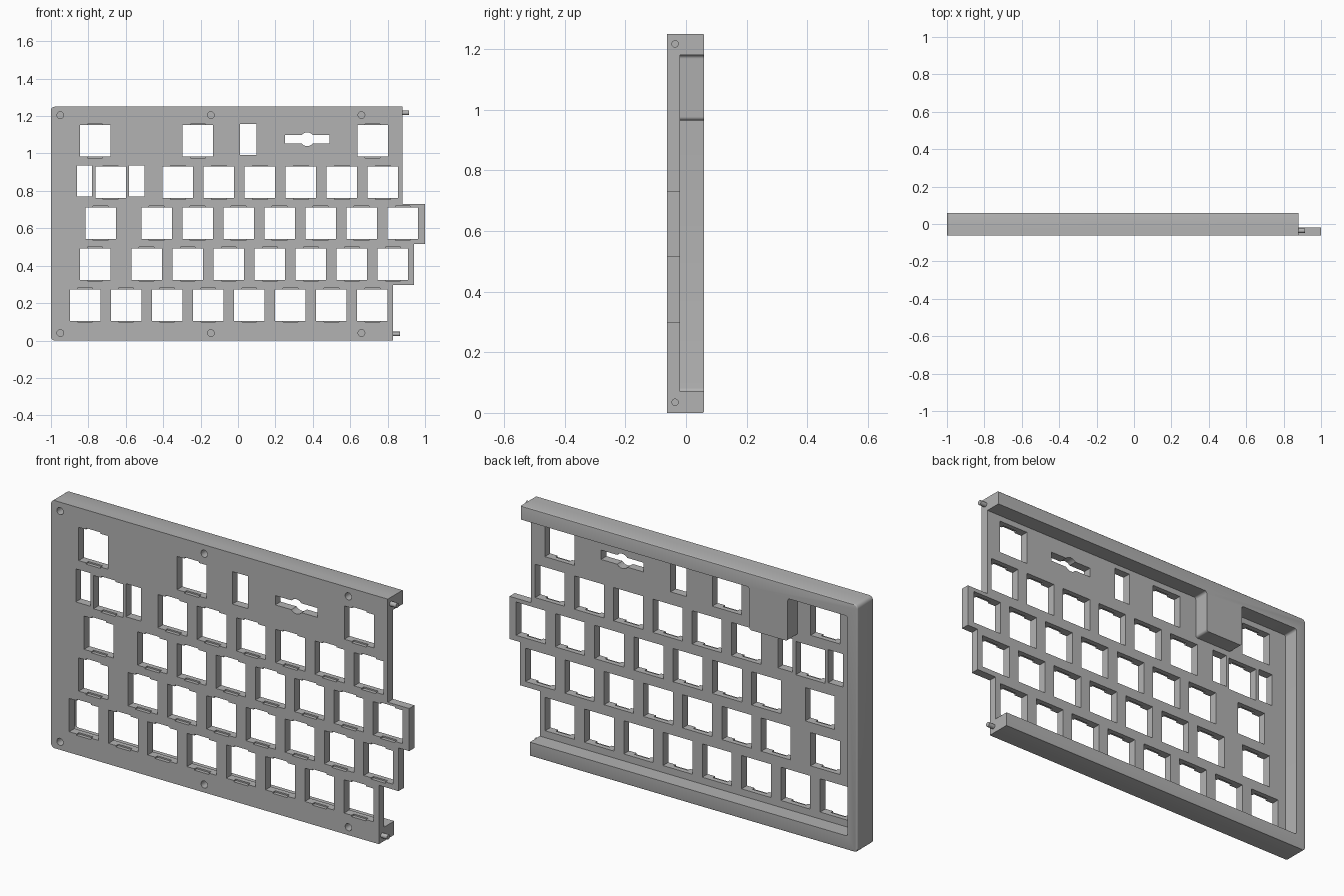
import bpy, bmesh, math
from mathutils import Vector

cube = bpy.data.objects.get("Cube")
if cube:
    bpy.data.objects.remove(cube, do_unlink=True)

grey = bpy.data.materials.new("plain grey")
grey.use_nodes = True
grey.diffuse_color = (0.45, 0.45, 0.45, 1)
grey.node_tree.nodes["Principled BSDF"].inputs["Base Color"].default_value = (0.45, 0.45, 0.45, 1)

FRONT, MID, BACK = -0.0625, -0.02, 0.06
HEIGHT = 1.25


def rounded(points, steps=5):
    """Turn (x, z, radius) corners into a profile with rounded corners."""
    out = []
    for i, (x, z, r) in enumerate(points):
        p = Vector((x, z))
        if not r:
            out.append(p)
            continue
        a = p + (Vector(points[i - 1][:2]) - p).normalized() * r
        b = p + (Vector(points[(i + 1) % len(points)][:2]) - p).normalized() * r
        centre = a + b - p
        for k in range(steps + 1):
            t = k / steps * math.pi / 2
            out.append(centre + (a - centre) * math.cos(t) + (b - centre) * math.sin(t))
    return out


def prism(bm, profile, y0, y1):
    """Extrude an x-z profile from y0 to y1."""
    face = bm.faces.new([bm.verts.new((p[0], y0, p[1])) for p in profile])
    moved = bmesh.ops.extrude_face_region(bm, geom=[face])["geom"]
    bmesh.ops.translate(bm, vec=(0, y1 - y0, 0),
                        verts=[v for v in moved if isinstance(v, bmesh.types.BMVert)])


def box(bm, x0, x1, z0, z1, y0, y1):
    prism(bm, [(x0, z0), (x1, z0), (x1, z1), (x0, z1)], y0, y1)


def disc(bm, x, z, r, y0, y1, n=24):
    prism(bm, [(x + r * math.cos(2 * math.pi * k / n), z + r * math.sin(2 * math.pi * k / n))
               for k in range(n)], y0, y1)


def finish(bm, name):
    bmesh.ops.recalc_face_normals(bm, faces=bm.faces[:])
    mesh = bpy.data.meshes.new(name)
    bm.to_mesh(mesh)
    bm.free()
    obj = bpy.data.objects.new(name, mesh)
    bpy.context.collection.objects.link(obj)
    mesh.materials.append(grey)
    return obj


def select_only(obj):
    bpy.ops.object.select_all(action='DESELECT')
    obj.select_set(True)
    bpy.context.view_layer.objects.active = obj


def cut(obj, cutter):
    cutter.hide_render = True
    mod = obj.modifiers.new("cut", 'BOOLEAN')
    mod.operation, mod.solver, mod.object = 'DIFFERENCE', 'EXACT', cutter
    select_only(obj)
    bpy.ops.object.modifier_apply(modifier=mod.name)
    bpy.data.objects.remove(cutter, do_unlink=True)


# Front plate with the stepped right edge
bm = bmesh.new()
prism(bm, rounded([(-1, 0, 0.02), (0.83, 0, 0), (0.83, 0.297, 0), (0.94, 0.297, 0),
                   (0.94, 0.515, 0), (1, 0.515, 0), (1, 0.73, 0), (0.88, 0.73, 0),
                   (0.88, HEIGHT, 0), (-1, HEIGHT, 0.02)]), FRONT, MID)
plate = finish(bm, "key_plate")

# Key openings: row height, single keys, then start and count of an even run
PITCH, HALF = 0.2193, 0.082
rows = [(1.067, [-0.764, -0.215, 0.72], 0, 0),
        (0.846, [-0.681], -0.322, 6),
        (0.627, [-0.734], -0.435, 7),
        (0.408, [-0.764], -0.488, 7),
        (0.189, [], -0.817, 8)]
holes, notches = bmesh.new(), bmesh.new()
for z, singles, start, count in rows:
    for x in singles + [start + PITCH * i for i in range(count)]:
        box(holes, x - HALF, x + HALF, z - HALF - 0.002, z + HALF + 0.002, -0.1, 0)
        # Shallow clip notches above and below each opening
        box(notches, x - 0.04, x + 0.04, z - 0.091, z + 0.091, -0.1, -0.045)

# Narrow slots beside the keys and the slider slot
for x0, x1, z0, z1 in [(-0.862, -0.78, 0.77, 0.937), (-0.582, -0.499, 0.77, 0.937),
                       (0.012, 0.1, 0.993, 1.157), (0.252, 0.488, 1.053, 1.1)]:
    box(holes, x0, x1, z0, z1, -0.1, 0)
disc(notches, 0.37, 1.076, 0.037, -0.1, 0)

# Blind screw holes
for x in (-0.95, -0.145, 0.66):
    for z in (0.04, 1.205):
        disc(notches, x, z, 0.018, -0.1, 0)
cut(plate, finish(holes, "hole_cutter"))
cut(plate, finish(notches, "notch_cutter"))

# Raised back rim, open on the right, with the block hanging from the top
bm = bmesh.new()
prism(bm, rounded([(-1, 0, 0.02), (0.83, 0, 0), (0.83, 0.07, 0), (-0.945, 0.07, 0.012),
                   (-0.945, 1.18, 0.012), (-0.61, 1.18, 0.012), (-0.61, 0.965, 0.012),
                   (-0.395, 0.965, 0.012), (-0.395, 1.18, 0.012), (0.88, 1.18, 0),
                   (0.88, HEIGHT, 0), (-1, HEIGHT, 0.02)]), MID, BACK)


def outer(v):
    return v.co.y > BACK - 0.001 and (v.co.z < 0.03 or v.co.z > 1.22 or v.co.x < -0.97)


# Softened outer back edge
edges = [e for e in bm.edges if all(outer(v) for v in e.verts)]
bmesh.ops.recalc_face_normals(bm, faces=bm.faces[:])
bmesh.ops.bevel(bm, geom=edges, offset=0.006, segments=3, profile=0.5, affect='EDGES')
rim = finish(bm, "back_rim")

# Locating pegs on the right ends of the rim
pegs = []
for name, x, z in (("upper_peg", 0.88, 1.217), ("lower_peg", 0.83, 0.035)):
    bpy.ops.mesh.primitive_cylinder_add(vertices=24, radius=0.012, depth=0.05,
                                        location=(x + 0.01, -0.036, z),
                                        rotation=(0, math.pi / 2, 0))
    peg = bpy.context.object
    peg.name = name
    peg.data.materials.append(grey)
    pegs.append(peg)

for obj in [plate, rim] + pegs:
    select_only(obj)
    bpy.ops.object.shade_smooth_by_angle(angle=math.radians(30))
